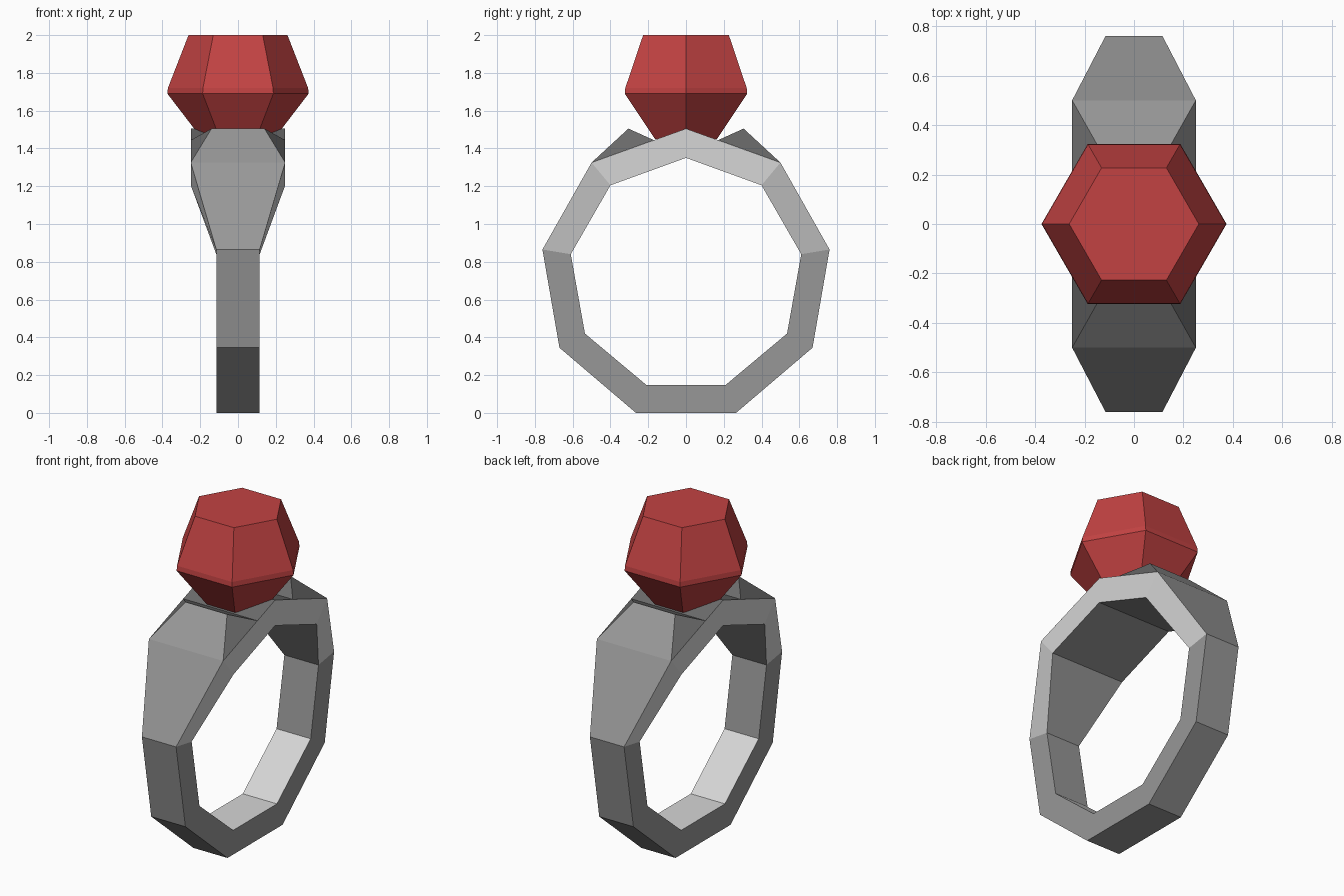
import bpy, bmesh, math

if "Cube" in bpy.data.objects:
    bpy.data.objects.remove(bpy.data.objects["Cube"])


def material(name, r, g, b):
    m = bpy.data.materials.new(name)
    m.diffuse_color = (r, g, b, 1)
    m.use_nodes = True
    m.node_tree.nodes["Principled BSDF"].inputs["Base Color"].default_value = m.diffuse_color
    return m


MID = material("mid grey metal", 0.31, 0.31, 0.31)
LIGHT = material("light grey metal", 0.67, 0.67, 0.67)
DARK = material("dark grey metal", 0.15, 0.15, 0.15)
RED = material("red gem", 0.54, 0.055, 0.055)


def finish(name, bm, mats):
    me = bpy.data.meshes.new(name)
    bm.to_mesh(me)
    bm.free()
    for m in mats:
        me.materials.append(m)
    ob = bpy.data.objects.new(name, me)
    bpy.context.collection.objects.link(ob)
    return ob


# Band: nine-sided hoop, each station = half width, outer (y, z), inner (y, z)
half = [(0.25, 0.5, 1.325, 0.4, 1.205), (0.115, 0.76, 0.865, 0.61, 0.84),
        (0.115, 0.67, 0.345, 0.535, 0.42), (0.115, 0.265, 0, 0.21, 0.148)]
stations = [(0.25, 0, 1.505, 0, 1.35)] + half
stations += [(w, -oy, oz, -iy, iz) for w, oy, oz, iy, iz in reversed(half)]
bm = bmesh.new()
rings = [[bm.verts.new(p) for p in ((w, oy, oz), (-w, oy, oz), (-w, iy, iz), (w, iy, iz))]
         for w, oy, oz, iy, iz in stations]
for i, a in enumerate(rings):
    b = rings[(i + 1) % len(rings)]
    for k in range(4):
        f = bm.faces.new((a[k], a[(k + 1) % 4], b[(k + 1) % 4], b[k]))
        z = f.calc_center_median().z
        if k == 0:                       # outside: dark seat under the gem
            f.material_index = 2 if z > 1.35 else 0
        elif k == 2:                     # inside: light at the bottom
            f.material_index = 1 if z < 0.5 else 0
        else:                            # edges: light on the wide shoulders
            f.material_index = 1 if z > 0.9 else 0
bmesh.ops.recalc_face_normals(bm, faces=bm.faces)
finish("ring_band", bm, [MID, LIGHT, DARK])

# Shoulder wedges that hold the gem, mirrored front to back
bm = bmesh.new()
a, b, c, d, e, f = [bm.verts.new(p) for p in (
    (-0.25, -0.5, 1.325), (0.25, -0.5, 1.325), (0.25, -0.17, 1.444),
    (-0.25, -0.17, 1.444), (-0.14, -0.305, 1.505), (0.14, -0.305, 1.505))]
outer = bm.faces.new((a, b, f, e))
for vs in ((b, c, f), (d, a, e), (c, d, e, f)):
    bm.faces.new(vs).material_index = 1
wedge = finish("shoulder_wedges", bm, [MID, DARK])
mir = wedge.modifiers.new("mirror", 'MIRROR')
mir.use_axis = (False, True, False)
mir.use_mirror_merge = False

# Gem: stacked hexagons (radius, height) with a thin girdle
bm = bmesh.new()
levels = [[bm.verts.new((r * math.cos(k * math.pi / 3), r * math.sin(k * math.pi / 3), z))
           for k in range(6)]
          for r, z in ((0.19, 1.45), (0.374, 1.69), (0.371, 1.72), (0.262, 2.0))]
bm.faces.new(levels[0])
bm.faces.new(levels[-1])
for lo, hi in zip(levels, levels[1:]):
    for k in range(6):
        n = (k + 1) % 6
        bm.faces.new((lo[k], lo[n], hi[n], hi[k]))
bmesh.ops.recalc_face_normals(bm, faces=bm.faces)
finish("gem", bm, [RED])
